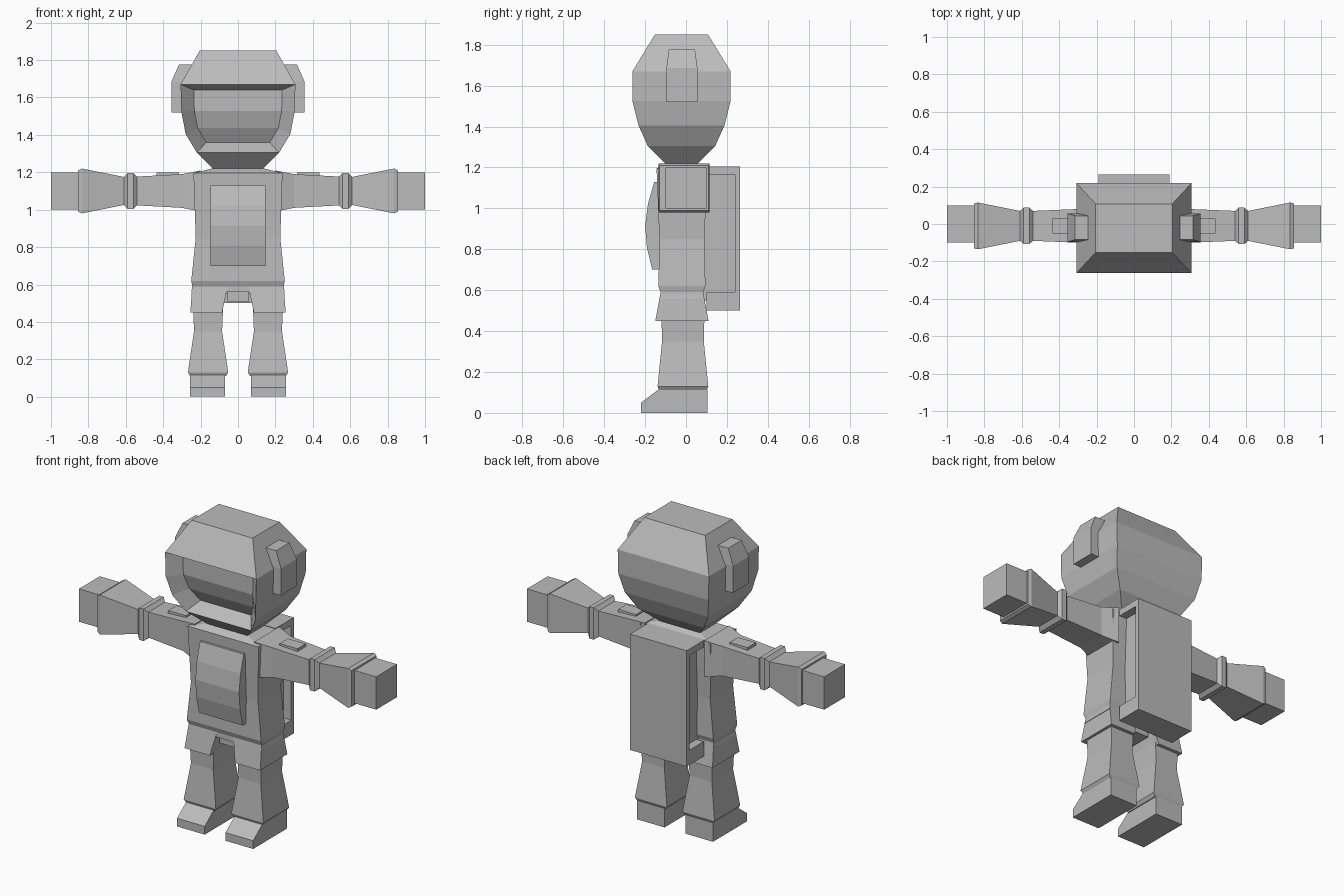
import bpy
import bmesh
import math

cube = bpy.data.objects.get("Cube")
if cube:
    bpy.data.objects.remove(cube, do_unlink=True)

grey = bpy.data.materials.new("suit_grey")
grey.use_nodes = True
grey.diffuse_color = (0.5, 0.5, 0.5, 1)
grey.node_tree.nodes["Principled BSDF"].inputs["Base Color"].default_value = grey.diffuse_color


def finish(name, bm):
    bmesh.ops.recalc_face_normals(bm, faces=bm.faces)
    mesh = bpy.data.meshes.new(name)
    bm.to_mesh(mesh)
    bm.free()
    mesh.materials.append(grey)
    part = bpy.data.objects.new(name, mesh)
    bpy.context.collection.objects.link(part)


def rectangle(half_a, half_b, shift_a=0, shift_b=0):
    """Corners of a rectangle, going round."""
    return [(shift_a + sign_a * half_a, shift_b + sign_b * half_b)
            for sign_a, sign_b in ((-1, -1), (1, -1), (1, 1), (-1, 1))]


def loft_mesh(sections, centre, side=1, along_x=False):
    """Skin rectangles given as (position, half size, half size, shifts...)."""
    bm = bmesh.new()
    rings = []
    for position, *shape in sections:
        ring = []
        for a, b in rectangle(*shape):
            a, b = a + centre[0], b + centre[1]
            x, y, z = (position, a, b) if along_x else (a, b, position)
            ring.append(bm.verts.new((x * side, y, z)))
        rings.append(ring)
    for low, high in zip(rings, rings[1:]):
        for i in range(len(low)):
            bm.faces.new((low[i - 1], low[i], high[i], high[i - 1]))
    bm.faces.new(rings[0])
    bm.faces.new(rings[-1])
    bmesh.ops.recalc_face_normals(bm, faces=bm.faces)
    return bm


def loft(name, sections, centre, side=1, along_x=False):
    finish(name, loft_mesh(sections, centre, side, along_x))


def block(name, bottom, top, half_size, centre, side=1):
    loft(name, [(bottom, *half_size), (top, *half_size)], centre, side)


# Helmet shell
helmet = loft_mesh([
    (1.215, 0.13, 0.075), (1.305, 0.22, 0.165), (1.405, 0.28, 0.21),
    (1.525, 0.303, 0.24), (1.67, 0.307, 0.24), (1.85, 0.205, 0.13)], (0, -0.022))

# Sunken visor, pushed in from the front faces of the shell
front = [face for face in helmet.faces
         if face.normal.y < -0.5 and 1.3 < face.calc_center_median().z < 1.68]
pushed = bmesh.ops.extrude_face_region(helmet, geom=front)["geom"]
bmesh.ops.delete(helmet, geom=front, context="FACES")
for vert in pushed:
    if isinstance(vert, bmesh.types.BMVert):
        vert.co.x *= 0.77
        vert.co.y += 0.07
        vert.co.z += (1.54 - vert.co.z) * 0.23
finish("helmet", helmet)

# Torso with belt edge and sloped collar
body_centre = (0, -0.02)
loft("torso", [
    (0.56, 0.25, 0.105), (0.59, 0.244, 0.104), (0.62, 0.25, 0.115),
    (0.85, 0.226, 0.11), (1.195, 0.238, 0.124), (1.22, 0.14, 0.08)], body_centre)
block("crotch", 0.51, 0.58, (0.06, 0.07), body_centre)

# Chest panel with an arched front
arch = [i / 4 for i in range(5)]
loft("chest_panel",
     [(0.7 + 0.43 * t, 0.147, 0.065 - 0.01 * t + 0.04 * math.sin(math.pi * t))
      for t in arch], (0, -0.1))

# Backpack: narrow core framed by back plate, cap and ledge
block("backpack_core", 0.55, 1.18, (0.14, 0.1), (0, 0.15))
block("backpack_plate", 0.5, 1.205, (0.19, 0.013), (0, 0.252))
block("backpack_cap", 1.165, 1.205, (0.19, 0.08), (0, 0.17))
block("backpack_ledge", 0.5, 0.59, (0.19, 0.08), (0, 0.18))

for label, side in (("left", 1), ("right", -1)):
    # Ear piece, tapering into the helmet at the top
    loft(label + "_ear", [
        (1.52, 0.055, 0.076), (1.685, 0.056, 0.076),
        (1.777, 0.04, 0.064, -0.025)], (0.3, -0.02), side)

    # Arm: sleeve, elbow ring and flared cuff
    arm_centre = (-0.01, 1.1)
    loft(label + "_arm", [
        (0.2, 0.12, 0.11), (0.3, 0.09, 0.09), (0.54, 0.08, 0.077),
        (0.56, 0.097, 0.097), (0.59, 0.097, 0.097), (0.61, 0.08, 0.075),
        (0.835, 0.125, 0.12), (0.855, 0.12, 0.11)], arm_centre, side, True)
    loft(label + "_hand", [(0.8, 0.1, 0.1), (1, 0.1, 0.1)], (0, 1.1), side, True)
    block(label + "_arm_patch", 1.15, 1.2, (0.06, 0.04), (0.375, -0.01), side)

    # Leg: short skirt, trouser and boot
    loft(label + "_thigh", [
        (0.45, 0.085, 0.13), (0.59, 0.095, 0.104, -0.02)], (0.17, -0.02), side)
    loft(label + "_trouser", [
        (0.11, 0.095, 0.115), (0.13, 0.108, 0.124), (0.35, 0.075, 0.102),
        (0.47, 0.08, 0.105)], (0.16, -0.015), side)
    loft(label + "_boot", [
        (0, 0.093, 0.163), (0.05, 0.093, 0.163),
        (0.115, 0.093, 0.12, 0, 0.043)], (0.163, -0.057), side)
